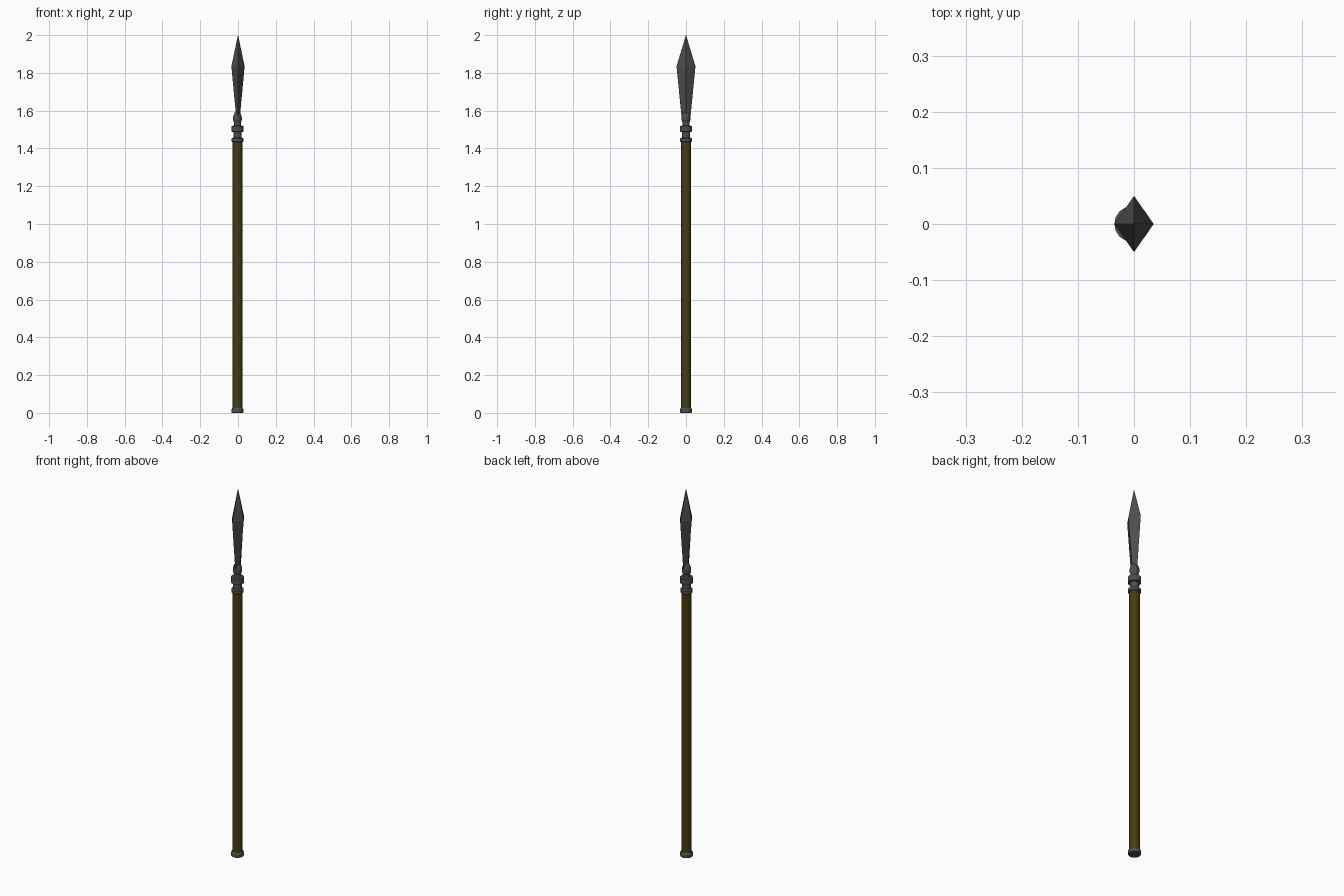
import bpy, math

if "Cube" in bpy.data.objects:
    bpy.data.objects.remove(bpy.data.objects["Cube"])

OFFSET = -0.003  # shaft axis sits slightly left of the blade axis

def material(name, color):
    m = bpy.data.materials.new(name)
    m.diffuse_color = color
    m.use_nodes = True
    m.node_tree.nodes["Principled BSDF"].inputs["Base Color"].default_value = m.diffuse_color
    return m

wood = material("dark_wood", (0.065, 0.045, 0.005, 1))
iron = material("dark_iron", (0.075, 0.075, 0.075, 1))

def loft(name, sections, sides, mat, cx=0.0, turn=0.0, smooth=False):
    """Stack elliptical rings given as (z, half width x, half width y)."""
    verts, faces = [], []
    for z, rx, ry in sections:
        for i in range(sides):
            a = turn + 2 * math.pi * i / sides
            verts.append((cx + rx * math.cos(a), ry * math.sin(a), z))
    for r in range(len(sections) - 1):
        for i in range(sides):
            j = (i + 1) % sides
            b, t = r * sides, (r + 1) * sides
            faces.append((b + i, b + j, t + j, t + i))
    faces.append(tuple(reversed(range(sides))))
    top = (len(sections) - 1) * sides
    faces.append(tuple(range(top, top + sides)))
    me = bpy.data.meshes.new(name)
    me.from_pydata(verts, [], faces)
    me.materials.append(mat)
    ob = bpy.data.objects.new(name, me)
    bpy.context.collection.objects.link(ob)
    return ob

def turned(name, profile, mat):
    return loft(name, [(z, r, r) for z, r in profile], 16, mat, OFFSET)

# Wooden shaft and butt cap
turned("shaft", [(0.01, 0.026), (1.45, 0.026)], wood)
turned("butt_cap", [(0, 0.030), (0.004, 0.032), (0.018, 0.032), (0.026, 0.027)], iron)

# Socket: lower collar, neck, upper collar and knob in one turned piece
turned("socket", [(1.434, 0.027), (1.438, 0.031), (1.453, 0.031), (1.457, 0.022),
                  (1.487, 0.022), (1.489, 0.032), (1.519, 0.032), (1.521, 0.019),
                  (1.535, 0.018), (1.55, 0.023), (1.567, 0.023), (1.585, 0.017),
                  (1.60, 0.008)], iron)

# Four-sided blade
loft("blade", [(1.545, 0.008, 0.021), (1.60, 0.013, 0.027),
               (1.835, 0.035, 0.050), (2.0, 0.0004, 0.0004)], 4, iron)
